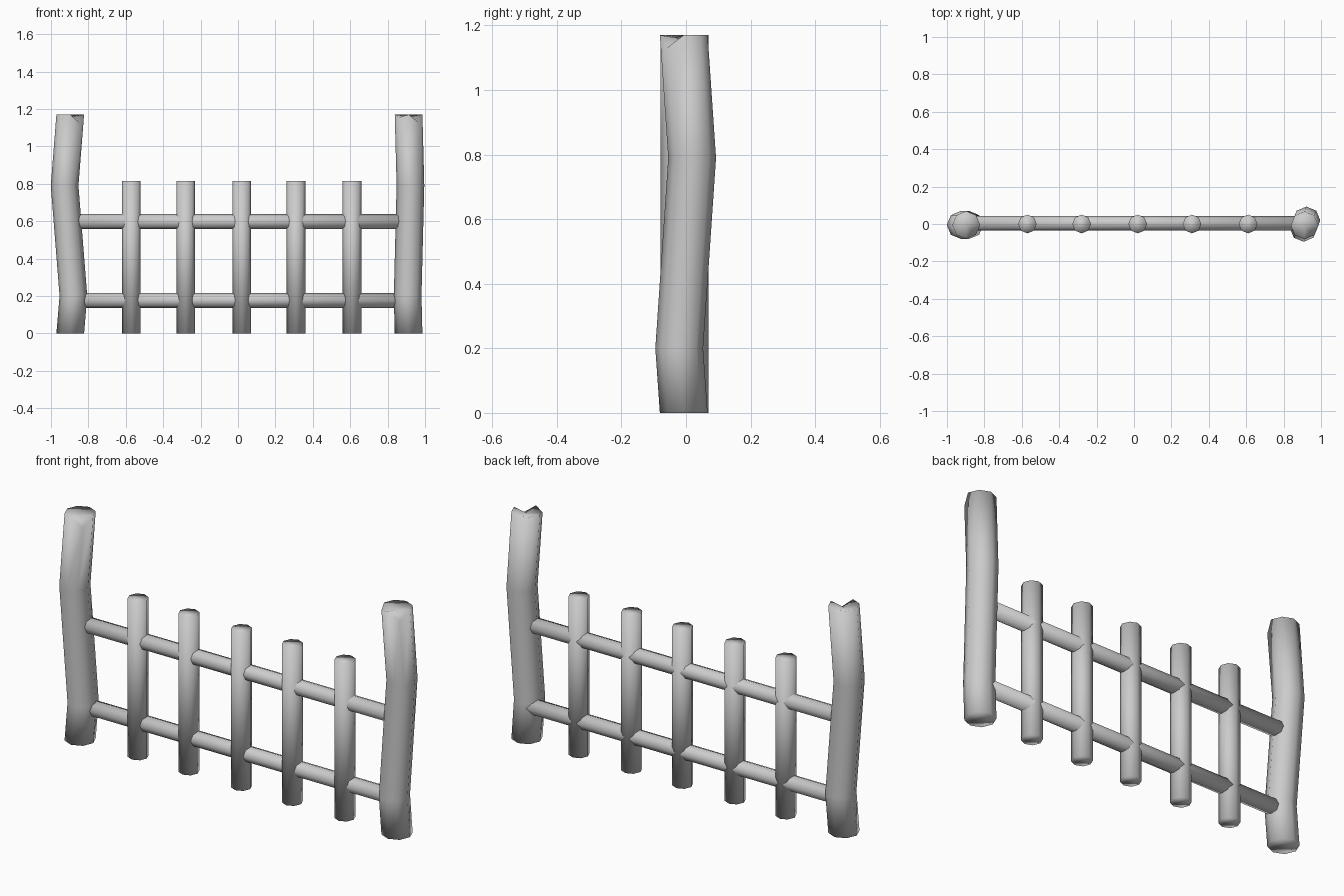
import bpy, bmesh
from math import cos, sin, pi
from mathutils import Vector

if "Cube" in bpy.data.objects:
    bpy.data.objects.remove(bpy.data.objects["Cube"])


def tube(name, path, radius, sides=8, axis='Z', notch=None):
    """Prism swept through path points; rings stay square to the given axis."""
    bm = bmesh.new()
    rings = []
    for p in path:
        ring = []
        for i in range(sides):
            a = 2 * pi * i / sides
            u, v = radius * cos(a), radius * sin(a)
            off = Vector((u, v, 0)) if axis == 'Z' else Vector((0, u, v))
            ring.append(bm.verts.new(Vector(p) + off))
        rings.append(ring)
    for lo, hi in zip(rings, rings[1:]):
        for i in range(sides):
            j = (i + 1) % sides
            bm.faces.new((lo[i], lo[j], hi[j], hi[i]))
    bm.faces.new(rings[0][::-1])
    top = rings[-1]
    if notch is None:
        bm.faces.new(top)
    else:
        # chipped, slightly sunken top
        c = bm.verts.new(Vector(path[-1]) - Vector((0, 0, 0.012)))
        for i in range(sides):
            bm.faces.new((top[i], top[(i + 1) % sides], c))
        for k, depth in notch.items():
            top[k].co.z -= depth
    bmesh.ops.recalc_face_normals(bm, faces=bm.faces)
    for f in bm.faces:
        f.smooth = True
    me = bpy.data.meshes.new(name)
    bm.to_mesh(me)
    bm.free()
    ob = bpy.data.objects.new(name, me)
    bpy.context.collection.objects.link(ob)
    return ob


# crooked end posts
tube("left_post", [(-0.897, -0.005, 0), (-0.88, -0.005, 0.2),
                   (-0.927, -0.005, 0.79), (-0.897, -0.005, 1.17)],
     0.074, notch={7: 0.045})
tube("right_post", [(0.912, -0.007, 0), (0.907, -0.021, 0.2),
                    (0.922, 0.019, 0.79), (0.912, -0.007, 1.17)],
     0.074, notch={7: 0.04, 5: 0.015})

# upright bars
for n, x in enumerate((-0.57, -0.28, 0.02, 0.31, 0.61)):
    tube(f"upright_bar_{n + 1}", [(x, 0, 0), (x, 0, 0.815)], 0.05)

# horizontal rails
for name, z in (("lower_rail", 0.177), ("upper_rail", 0.598)):
    tube(name, [(-0.89, 0.004, z), (0.9, 0.004, z)], 0.04, axis='X')
